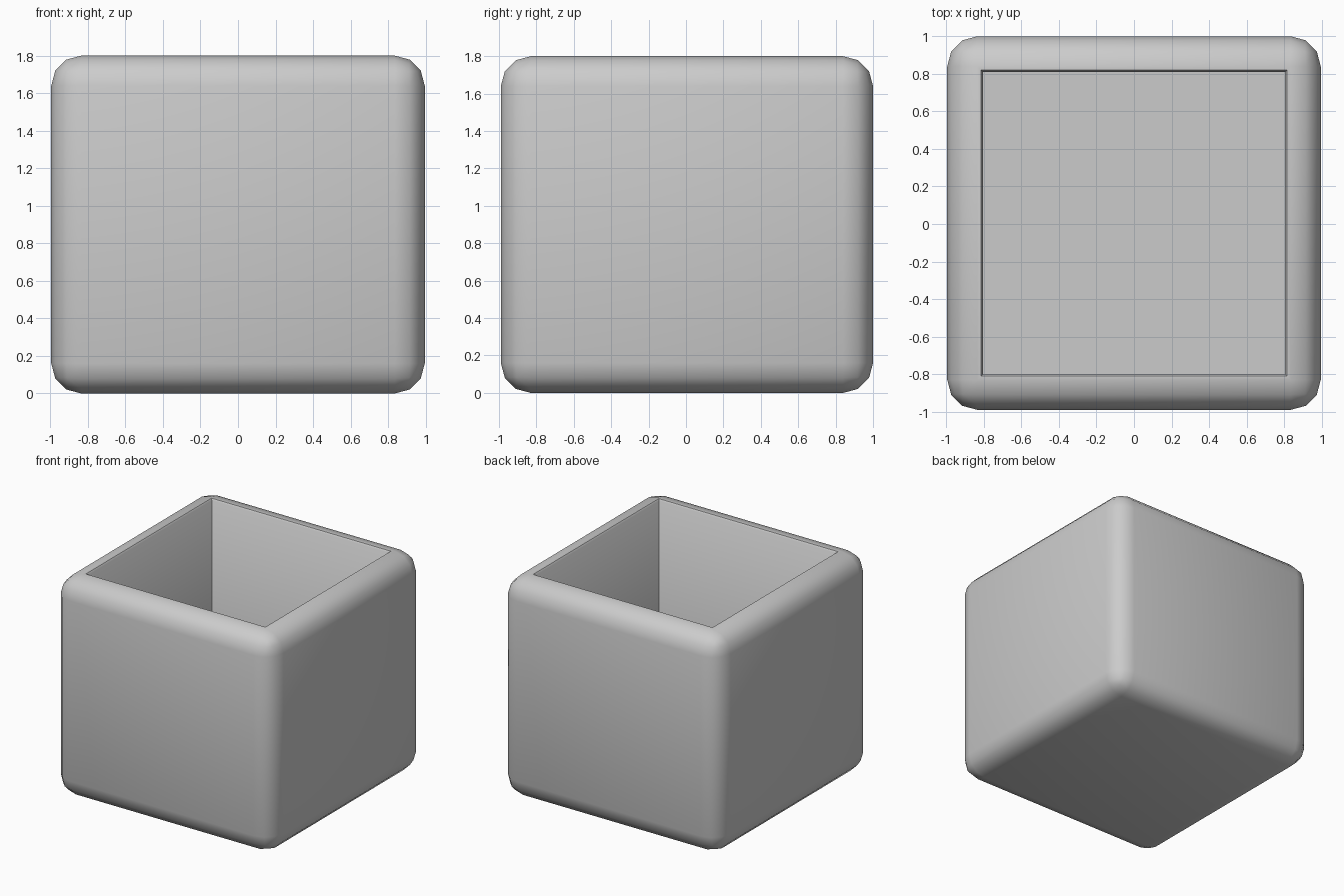
import bpy
import bmesh
from math import radians
from mathutils import Vector

if "Cube" in bpy.data.objects:
    bpy.data.objects.remove(bpy.data.objects["Cube"])

WIDTH, HEIGHT = 1.99, 1.80
ROUND, FLOOR = 0.16, 0.19

bm = bmesh.new()

# Outer block with rounded edges
bmesh.ops.create_cube(bm, size=1.0)
bmesh.ops.scale(bm, vec=(WIDTH, WIDTH, HEIGHT), verts=bm.verts)
bmesh.ops.translate(bm, vec=(0, 0.005, HEIGHT / 2), verts=bm.verts)
bmesh.ops.bevel(bm, geom=bm.edges[:], offset=ROUND, offset_type='OFFSET',
                segments=3, profile=0.5, affect='EDGES')
bm.normal_update()

# Flat rim, then a small chamfer into the opening
top = max(bm.faces, key=lambda f: (round(f.normal.z, 3), f.calc_area(), f.calc_center_median().z))
bmesh.ops.inset_region(bm, faces=[top], thickness=0.02, depth=0.0, use_even_offset=True)
bmesh.ops.inset_region(bm, faces=[top], thickness=0.01, depth=0.0, use_even_offset=True)
bmesh.ops.translate(bm, vec=(0, 0, -0.012), verts=top.verts[:])

# Hollow interior down to the floor
well = bmesh.ops.extrude_discrete_faces(bm, faces=[top])["faces"][0]
drop = FLOOR - well.calc_center_median().z
bmesh.ops.translate(bm, vec=Vector((0, 0, drop)), verts=well.verts[:])
bmesh.ops.recalc_face_normals(bm, faces=bm.faces[:])

mesh = bpy.data.meshes.new("planter_pot")
bm.to_mesh(mesh)
bm.free()
pot = bpy.data.objects.new("planter_pot", mesh)
bpy.context.collection.objects.link(pot)

# Smooth rounded edges, crisp opening
bpy.context.view_layer.objects.active = pot
pot.select_set(True)
bpy.ops.object.shade_smooth_by_angle(angle=radians(40))
